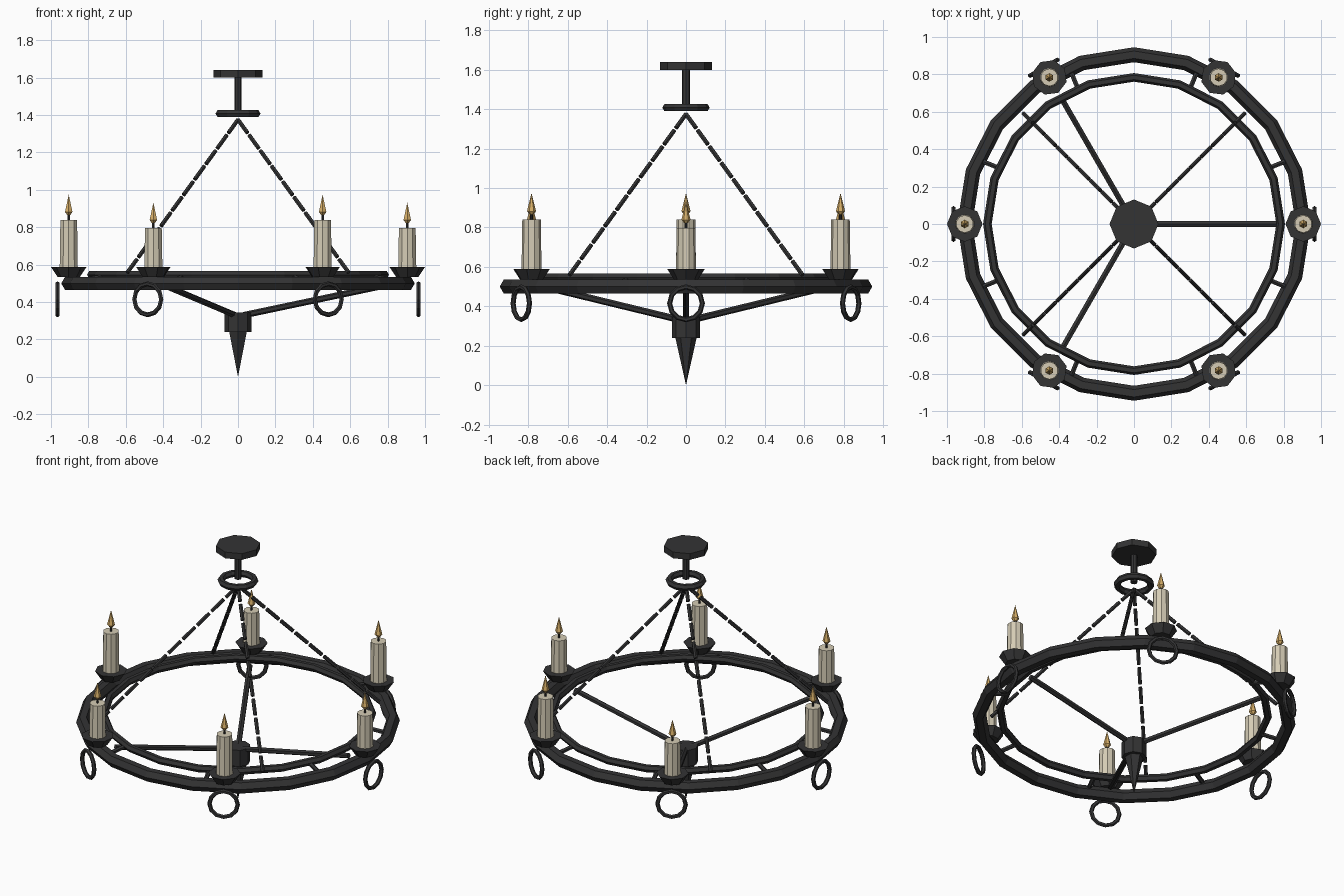
import bpy, math
from mathutils import Vector, Matrix

if "Cube" in bpy.data.objects:
    bpy.data.objects.remove(bpy.data.objects["Cube"])


def material(name, rgb):
    m = bpy.data.materials.new(name)
    m.diffuse_color = (*rgb, 1)
    m.use_nodes = True
    m.node_tree.nodes["Principled BSDF"].inputs["Base Color"].default_value = m.diffuse_color
    return m


IRON = material("dark_iron", (0.033, 0.033, 0.034))
WAX = material("cream_wax", (0.66, 0.60, 0.46))
FLAME = material("golden_flame", (0.68, 0.43, 0.14))


def finish(name, mat):
    ob = bpy.context.object
    ob.name = name
    ob.data.materials.append(mat)
    return ob


def frustum(name, mat, x, y, z0, z1, r0, r1, sides=8):
    """Upright tapered cylinder from z0 (radius r0) to z1 (radius r1)."""
    bpy.ops.mesh.primitive_cone_add(vertices=sides, radius1=r0, radius2=r1, depth=z1 - z0,
                                    location=(x, y, (z0 + z1) / 2))
    return finish(name, mat)


def bar(name, a, b, r, sides=6):
    """Round iron bar between two points."""
    a, b = Vector(a), Vector(b)
    bpy.ops.mesh.primitive_cylinder_add(vertices=sides, radius=r, depth=(b - a).length,
                                        location=(a + b) / 2)
    ob = finish(name, IRON)
    ob.rotation_euler = (b - a).to_track_quat('Z', 'Y').to_euler()
    return ob


def ring(name, loc, major, minor, segs, msegs=6, rot=(0, 0, 0)):
    bpy.ops.mesh.primitive_torus_add(major_radius=major, minor_radius=minor, major_segments=segs,
                                     minor_segments=msegs, location=loc, rotation=rot)
    return finish(name, IRON)


def polar(r, deg, z):
    t = math.radians(deg)
    return (r * math.cos(t), r * math.sin(t), z)


# Ceiling mount
frustum("ceiling_canopy", IRON, 0, 0, 1.60, 1.64, 0.131, 0.131)
frustum("drop_rod", IRON, 0, 0, 1.42, 1.60, 0.02, 0.02)
ring("top_ring", (0, 0, 1.408), 0.099, 0.021, 12)

# Wheel: outer rim, raised inner rim and short ties
ring("outer_rim", (0, 0, 0.50), 0.905, 0.04, 20)
ring("inner_rim", (0, 0, 0.546), 0.784, 0.023, 20)
for i in range(8):
    a = 22.5 + 45 * i
    bar(f"rim_tie_{i}", polar(0.78, a, 0.535), polar(0.89, a, 0.515), 0.014)

# Hub with pointed finial and three rising spokes
frustum("hub", IRON, 0, 0, 0.24, 0.345, 0.072, 0.072)
frustum("finial", IRON, 0, 0, 0.0, 0.245, 0.0, 0.055, 6)
for i in range(3):
    bar(f"spoke_{i}", polar(0.03, 120 * i, 0.33), polar(0.79, 120 * i, 0.49), 0.017)

# Four chains of straight links
LINKS = 10
for c in range(4):
    top, low = Vector((0, 0, 1.375)), Vector(polar(0.85, 45 + 90 * c, 0.545))
    for k in range(LINKS):
        bar(f"chain_{c}_link_{k}", top.lerp(low, k / LINKS),
            top.lerp(low, (k + 0.84) / LINKS), 0.012)

# Six candles on pans, alternating short and tall, each with a hanging ring
for i in range(6):
    a = 60 * i
    x, y, _ = polar(0.905, a, 0)
    h = 0.84 if i % 2 else 0.797
    frustum(f"drip_pan_{i}", IRON, x, y, 0.535, 0.588, 0.06, 0.095).rotation_euler.z = math.radians(a)
    frustum(f"candle_{i}", WAX, x, y, 0.57, h, 0.051, 0.047, 10)
    frustum(f"wick_{i}", IRON, x, y, h - 0.005, h + 0.045, 0.007, 0.007, 6)
    frustum(f"flame_base_{i}", FLAME, x, y, h + 0.026, h + 0.042, 0.010, 0.023, 6)
    frustum(f"flame_{i}", FLAME, x, y, h + 0.042, h + 0.135, 0.023, 0.0, 6)
    ring(f"hanging_ring_{i}", polar(0.965, a, 0.415), 0.083, 0.013, 12, 6,
         (math.pi / 2, 0, math.radians(a + 90)))
